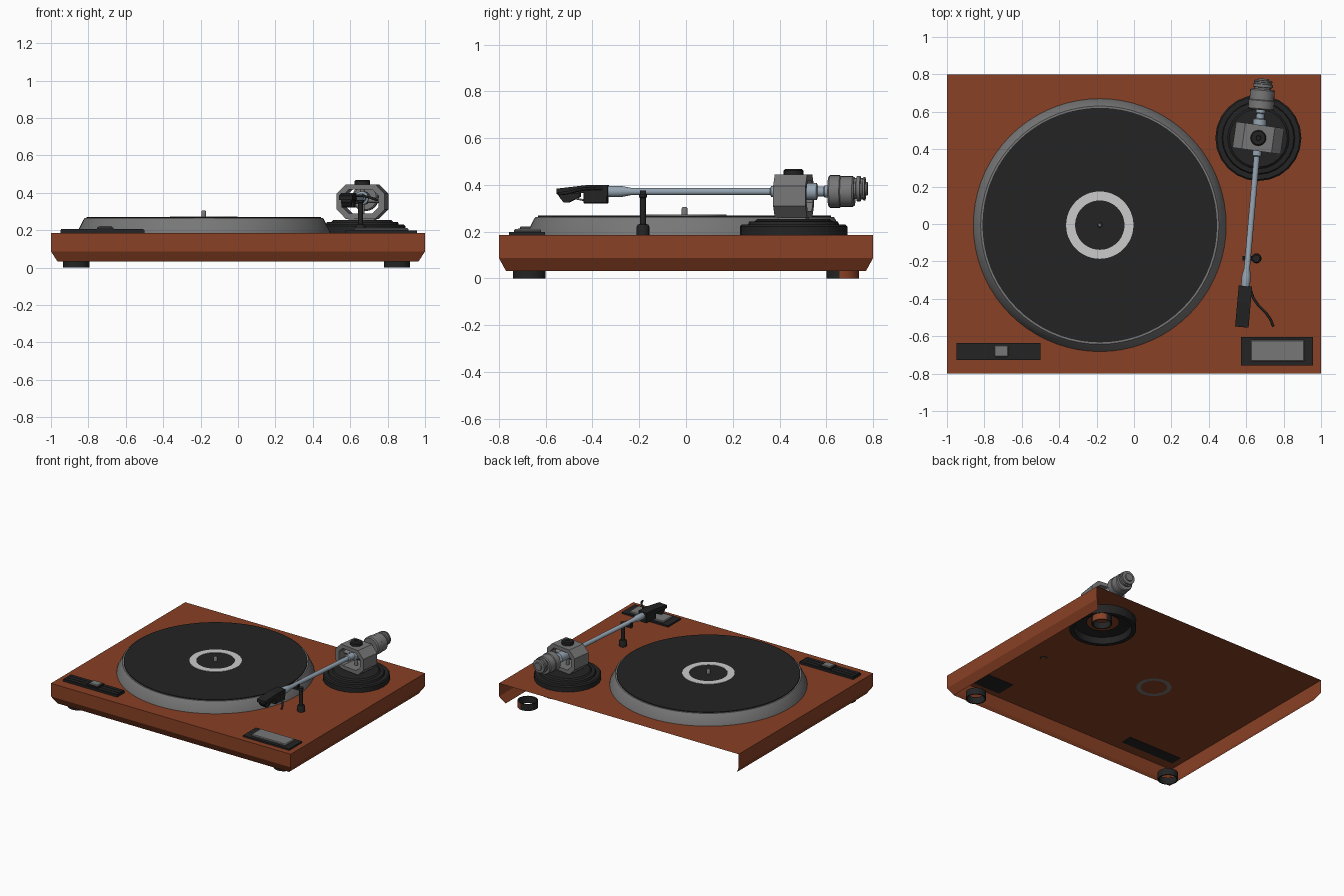
import bpy, bmesh, math
from mathutils import Matrix, Vector

if "Cube" in bpy.data.objects:
    bpy.data.objects.remove(bpy.data.objects["Cube"])


def material(name, rgb):
    m = bpy.data.materials.new(name)
    m.diffuse_color = (*rgb, 1)
    m.use_nodes = True
    m.node_tree.nodes["Principled BSDF"].inputs["Base Color"].default_value = m.diffuse_color
    return m


WOOD = material("red_wood", (0.25, 0.052, 0.018))
BLACK = material("soft_black", (0.017, 0.017, 0.017))
GREY = material("mid_grey", (0.185, 0.185, 0.185))
PALE = material("pale_grey", (0.6, 0.6, 0.6))
STEEL = material("blue_steel", (0.30, 0.37, 0.44))
T = Matrix.Translation
I = Matrix.Identity(4)


def finish(name, bm, mats, matrix=I, smooth=None):
    bm.transform(matrix)
    me = bpy.data.meshes.new(name)
    bm.to_mesh(me)
    bm.free()
    for m in mats:
        me.materials.append(m)
    ob = bpy.data.objects.new(name, me)
    bpy.context.collection.objects.link(ob)
    if smooth:
        bpy.context.view_layer.objects.active = ob
        ob.select_set(True)
        bpy.ops.object.shade_smooth_by_angle(angle=math.radians(smooth))
        ob.select_set(False)
    return ob


def box(name, lo, hi, mat, matrix=I, bevel=0):
    lo, hi = Vector(lo), Vector(hi)
    bm = bmesh.new()
    bmesh.ops.create_cube(bm, size=1, matrix=T((lo + hi) / 2) @ Matrix.Diagonal((*(hi - lo), 1)))
    if bevel:
        bmesh.ops.bevel(bm, geom=bm.edges[:], offset=bevel, segments=1, affect='EDGES')
    return finish(name, bm, [mat], matrix)


def lathe(name, profile, mat, matrix=I, seg=32, smooth=35):
    """Spin (radius, height) points around z."""
    bm = bmesh.new()
    vs = [bm.verts.new((r, 0, h)) for r, h in profile]
    es = [bm.edges.new(p) for p in zip(vs, vs[1:])]
    bmesh.ops.spin(bm, geom=vs + es, cent=(0, 0, 0), axis=(0, 0, 1), angle=math.tau, steps=seg)
    bmesh.ops.remove_doubles(bm, verts=bm.verts[:], dist=1e-5)
    bmesh.ops.recalc_face_normals(bm, faces=bm.faces[:])
    return finish(name, bm, [mat], matrix, smooth)


def prism(name, points, x0, x1, mat, matrix=I):
    """Extrude a (y, z) outline along x."""
    bm = bmesh.new()
    f = bm.faces.new([bm.verts.new((x0, y, z)) for y, z in points])
    ext = bmesh.ops.extrude_face_region(bm, geom=[f])['geom']
    bmesh.ops.translate(bm, verts=[v for v in ext if isinstance(v, bmesh.types.BMVert)], vec=(x1 - x0, 0, 0))
    bmesh.ops.recalc_face_normals(bm, faces=bm.faces[:])
    return finish(name, bm, [mat], matrix)


def wire(name, points, radius, mat, matrix=I):
    cu = bpy.data.curves.new(name, 'CURVE')
    cu.dimensions = '3D'
    cu.bevel_depth, cu.bevel_resolution, cu.use_fill_caps = radius, 2, True
    sp = cu.splines.new('POLY')
    sp.points.add(len(points) - 1)
    for p, co in zip(sp.points, points):
        p.co = (*co, 1)
    cu.materials.append(mat)
    ob = bpy.data.objects.new(name, cu)
    ob.matrix_world = matrix
    bpy.context.collection.objects.link(ob)


# plinth: shell with a chamfered lower edge, open at the back and below
bm = bmesh.new()
rings = [[bm.verts.new((sx * x, sy * y, z)) for sx, sy in ((-1, -1), (1, -1), (1, 1), (-1, 1))]
         for x, y, z in ((0.965, 0.77, 0.032), (1, 0.8, 0.087), (1, 0.8, 0.186))]
for a, b in zip(rings, rings[1:]):
    for i in (0, 1, 3):
        j = (i + 1) % 4
        bm.faces.new((a[i], a[j], b[j], b[i]))
bm.faces.new(rings[2])
finish("plinth", bm, [WOOD])

# feet: open tubes, the rear one part wood coloured
for name, x, y in (("front_left_foot", -0.865, -0.67), ("front_right_foot", 0.85, -0.67),
                   ("rear_right_foot", 0.85, 0.67)):
    foot = lathe(name, [(0.062, 0.0), (0.07, 0.0), (0.07, 0.05), (0.062, 0.05), (0.062, 0.0)],
                 BLACK, T((x, y, 0)))
    if y > 0:
        foot.data.materials.append(WOOD)
        for p in foot.data.polygons:
            if p.normal.x > 0.2 and p.center.y > 0.65 and p.center.x > x:
                p.material_index = 1

# platter, mat, label ring and spindle
C = T((-0.183, -0.006, 0))
lathe("platter", [(0.676, 0.186), (0.674, 0.195), (0.642, 0.258), (0.637, 0.264), (0, 0.264)], GREY, C, 72)
lathe("platter_mat", [(0.627, 0.262), (0.627, 0.27), (0, 0.27)], BLACK, C, 72)
lathe("label_ring", [(0.132, 0.27), (0.132, 0.273), (0.18, 0.273), (0.18, 0.27)], PALE, C, 48)
lathe("spindle", [(0.013, 0.268), (0.013, 0.298), (0.008, 0.306), (0, 0.306)], GREY, C, 16)
lathe("hub_ring_below", [(0.09, 0.183), (0.12, 0.183)], GREY, C, 48)

# speed slider on the left
box("slider_plate", (-0.95, -0.726, 0.184), (-0.5, -0.636, 0.2), BLACK)
for i in range(3):
    y = -0.724 + i * 0.03
    box(f"slider_rail_{i + 1}", (-0.946, y, 0.198), (-0.504, y + 0.026, 0.206), BLACK)
box("slider_button_rim", (-0.755, -0.718, 0.2), (-0.665, -0.642, 0.214), BLACK)
box("slider_button", (-0.747, -0.711, 0.2), (-0.673, -0.649, 0.222), GREY, bevel=0.004)

# start button on the right
box("button_plate", (0.572, -0.757, 0.184), (0.957, -0.604, 0.198), BLACK)
box("button_key", (0.622, -0.735, 0.195), (0.911, -0.62, 0.211), GREY, bevel=0.005)

# tonearm base, stepped, with a skirt below the deck
P = T((0.665, 0.46, 0))
lathe("tonearm_base", [(0.11, 0.175), (0.19, 0.165), (0.2, 0.12), (0.23, 0.12), (0.23, 0.222), (0.222, 0.23),
                       (0.195, 0.23), (0.19, 0.243), (0.165, 0.245), (0.155, 0.254), (0, 0.254)],
      BLACK, P, 24, 25)

# everything on the arm follows its small swing
ARM = P @ Matrix.Rotation(math.radians(-5), 4, 'Z')
AX = ARM @ T((0, 0, 0.372)) @ Matrix.Rotation(-math.pi / 2, 4, 'X')   # lathe axis along the arm

# octagonal pivot frame, open front to back
bm = bmesh.new()
loops = []
for y in (-0.07, 0.07):
    for w, h, c in ((0.13, 0.092, 0.05), (0.098, 0.064, 0.035)):
        pts = [(w, c - h), (w, h - c), (w - c, h), (c - w, h), (-w, h - c), (-w, c - h), (c - w, -h), (w - c, -h)]
        loops.append([bm.verts.new((x, y, 0.353 + z)) for x, z in pts])
o0, i0, o1, i1 = loops
for a, b in ((o0, o1), (o1, i1), (i1, i0), (i0, o0)):
    for k in range(8):
        j = (k + 1) % 8
        bm.faces.new((a[k], a[j], b[j], b[k]))
bmesh.ops.recalc_face_normals(bm, faces=bm.faces[:])
finish("pivot_frame", bm, [GREY], ARM @ Matrix.Rotation(math.radians(-3), 4, 'Z'))
box("pivot_foot", (-0.07, -0.06, 0.25), (0.07, 0.06, 0.27), GREY, ARM)
lathe("pivot_cap", [(0.042, 0.44), (0.042, 0.462), (0.036, 0.468), (0.014, 0.468), (0.012, 0.464), (0, 0.464)],
      BLACK, P, 20)
lathe("pivot_pin", [(0.012, 0.26), (0.012, 0.44)], GREY, P, 12)
wire("pivot_axle", [(-0.11, 0, 0.36), (0.11, 0, 0.36)], 0.014, GREY, ARM)

# arm tube and its collars
lathe("arm_tube", [(0, -0.81), (0.02, -0.81), (0.024, -0.79), (0.024, -0.74), (0.016, -0.7), (0.016, -0.1),
                   (0.024, -0.095), (0.024, -0.04), (0.036, -0.035), (0.036, 0.1), (0.022, 0.105),
                   (0.022, 0.13), (0.026, 0.135), (0.026, 0.17), (0, 0.17)], STEEL, AX, 20)

# counterweight with a stepped end knob
lathe("counterweight", [(0, 0.15), (0.062, 0.15), (0.07, 0.157), (0.07, 0.2), (0.066, 0.204), (0.066, 0.255),
                        (0.06, 0.262), (0, 0.262)], GREY, AX, 24)
lathe("counterweight_knob", [(0, 0.24), (0.045, 0.24), (0.045, 0.27), (0.054, 0.272), (0.054, 0.288), (0.046, 0.29),
                             (0.046, 0.298), (0.05, 0.3), (0.05, 0.308), (0.03, 0.31), (0.028, 0.318), (0, 0.318)],
      GREY, AX @ T((0, -0.012, 0)), 24)

# headshell, cartridge, stylus and finger lift
prism("headshell", [(-0.795, 0.352), (-0.795, 0.4), (-0.88, 0.4), (-1.015, 0.384), (-1.015, 0.362), (-0.9, 0.365)],
      -0.036, 0.036, BLACK, ARM)
box("headshell_block", (-0.034, -0.9, 0.32), (0.034, -0.797, 0.37), BLACK, ARM, 0.004)
prism("cartridge", [(-0.915, 0.37), (-1.005, 0.37), (-1.005, 0.35), (-0.985, 0.325), (-0.965, 0.325), (-0.915, 0.35)],
      -0.026, 0.026, BLACK, ARM)
wire("stylus", [(0, -0.9, 0.335), (0, -0.95, 0.345)], 0.004, GREY, ARM)
wire("finger_lift", [(0.625, -0.36, 0.385), (0.64, -0.4, 0.385), (0.665, -0.435, 0.383), (0.705, -0.475, 0.375),
                     (0.73, -0.51, 0.366), (0.745, -0.548, 0.362)], 0.007, BLACK)

# arm rest post and clip
R = T((0.655, -0.184, 0))
lathe("rest_post", [(0.018, 0.18), (0.027, 0.186), (0.027, 0.222), (0.022, 0.231), (0.013, 0.233), (0.013, 0.345),
                    (0.018, 0.348), (0.018, 0.362), (0, 0.362)], BLACK, R, 16)
box("rest_bar", (-0.075, -0.012, 0.34), (0.01, 0.012, 0.354), BLACK, R)
for x in (-0.075, -0.026):
    box("rest_prong", (x, -0.012, 0.345), (x + 0.007, 0.012, 0.376), BLACK, R)
